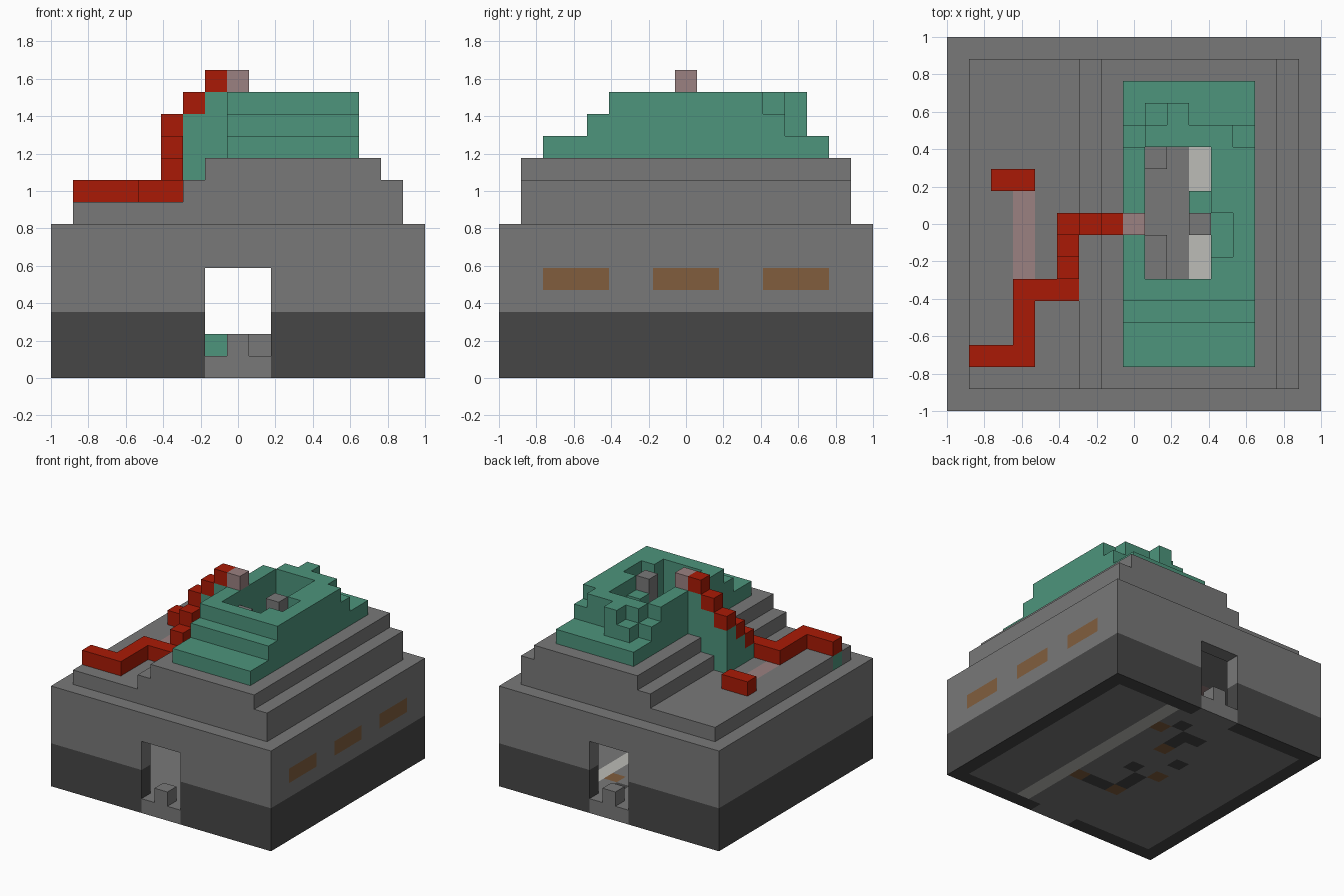
import bpy
import bmesh
from mathutils import Vector

if "Cube" in bpy.data.objects:
    bpy.data.objects.remove(bpy.data.objects["Cube"], do_unlink=True)

N = 17              # blocks along each side
S = 2 / N           # block size


def material(name, srgb):
    """Flat colour from an sRGB hex string."""
    lin = [(int(srgb[k:k + 2], 16) / 255) ** 2.2 for k in (0, 2, 4)] + [1]
    m = bpy.data.materials.new(name)
    m.use_nodes = True
    m.diffuse_color = lin
    m.node_tree.nodes["Principled BSDF"].inputs["Base Color"].default_value = lin
    return m


MATS = {
    "stone": material("grey stone", "787878"),
    "dark": material("dark stone", "484848"),
    "green": material("sea green", "4e937b"),
    "red": material("brick red", "a8200e"),
    "pink": material("dusty pink", "998080"),
    "brown": material("window brown", "805e40"),
    "white": material("pale stone", "bbbbb6"),
}

blocks = {}         # block position -> (part, colour)


def fill(part, colour, x, y, z):
    """Fill a range of blocks; a single number means one block."""
    rx, ry, rz = [range(*a) if isinstance(a, tuple) else range(a, a + 1) for a in (x, y, z)]
    for i in rx:
        for j in ry:
            for k in rz:
                if part:
                    blocks[i, j, k] = (part, colour)
                else:
                    blocks.pop((i, j, k), None)


def carve(x, y, z):
    fill(None, None, x, y, z)


ALL, INNER, DOOR = (0, N), (1, N - 1), (7, 10)

# Walls: dark foundation below, grey above, hollow inside
fill("foundation_wall", "dark", ALL, ALL, (0, 3))
fill("upper_wall", "stone", ALL, ALL, (3, 7))
carve(INNER, INNER, (0, 7))
carve(DOOR, ALL, (0, 5))

# Windows on one side
for y in (2, 7, 12):
    fill("side_windows", "brown", N - 1, (y, y + 3), 4)

# Floor with a pale strip and scattered inlays
fill("floor", "stone", INNER, INNER, 0)
fill("floor", "stone", DOOR, ALL, 0)
fill("floor", "white", 11, INNER, 0)
for x, y in ((10, 13), (8, 11), (10, 5), (7, 5), (6, 8)):
    fill("floor", "brown", x, y, 0)
for x, y in ((9, 14), (7, 13), (6, 10), (8, 12), (8, 13), (8, 5), (7, 6), (8, 8), (7, 7), (9, 5)):
    fill("floor", "dark", x, y, 0)

# Door blocks and small furniture
for y in (0, N - 1):
    fill("door_block", "stone", 8, y, 1)
fill("inside_green_block", "green", 7, 8, 1)
fill("inside_stone_block", "stone", 9, 11, 1)

# Stepped grey roof
for z, x in ((7, INNER), (8, (6, 16)), (9, (7, 15))):
    fill("stepped_roof", "stone", x, INNER, z)

# Green terraces on top, with an irregular back
for z, y in ((10, (2, 15)), (11, (4, 13)), (12, (5, 12))):
    fill("green_terrace", "green", (8, 14), y, z)
fill("green_terrace", "green", (9, 13), 12, 12)
fill("green_terrace", "green", (9, 11), 13, 11)
fill("green_terrace", "green", 10, 13, 12)
carve(12, (7, 9), 12)

# Open shaft down to the floor, with ledges in it
carve((9, 12), (6, 12), (7, 13))
fill("green_terrace", "green", 11, 9, (10, 12))
fill("shaft_pillar", "stone", 11, 8, (10, 13))
fill("shaft_ledge", "stone", 9, (6, 8), (10, 12))

# Red stair climbing to the top, on a green buttress
steps = [(5, 6, 9), (5, 7, 10), (5, 8, 11), (6, 8, 12), (7, 8, 13)]
for x, y, z in steps:
    for k in range(8, z):
        if (x, y, k) not in blocks:
            fill("stair_buttress", "green", x, y, k)
    fill("red_stair", "red", x, y, z)
fill("stair_top", "pink", 8, 8, 13)

# Red path across the low roof
fill("red_path", "red", (3, 6), 5, 8)
fill("red_path", "red", 3, (2, 5), 8)
fill("red_path", "red", (1, 4), 2, 8)
fill("red_path", "red", (2, 4), 10, 8)
fill("path_inlay", "pink", 3, (6, 10), 7)
fill("path_foot", "green", 1, 2, 7)

# Build one object per part from the exposed block sides
SIDES = []
for axis in range(3):
    for sign in (-1, 1):
        n = Vector([sign if a == axis else 0 for a in range(3)])
        u = Vector([1 if a == (axis + 1) % 3 else 0 for a in range(3)])
        SIDES.append((n, u, n.cross(u)))

for part in sorted({p for p, c in blocks.values()}):
    cells = {pos: c for pos, (p, c) in blocks.items() if p == part}
    colours = sorted(set(cells.values()))
    bm = bmesh.new()
    for pos, colour in cells.items():
        centre = Vector(pos) + Vector((0.5, 0.5, 0.5))
        for n, u, v in SIDES:
            if tuple(int(a + b) for a, b in zip(pos, n)) in blocks:
                continue
            corners = [centre + (n + u * a + v * b) / 2 for a, b in ((-1, -1), (1, -1), (1, 1), (-1, 1))]
            face = bm.faces.new([bm.verts.new((c - Vector((N / 2, N / 2, 0))) * S) for c in corners])
            face.material_index = colours.index(colour)
    bmesh.ops.remove_doubles(bm, verts=bm.verts, dist=S / 100)
    bmesh.ops.dissolve_limit(bm, angle_limit=0.01, verts=bm.verts, edges=bm.edges,
                             delimit={'MATERIAL'})
    mesh = bpy.data.meshes.new(part)
    bm.to_mesh(mesh)
    bm.free()
    for c in colours:
        mesh.materials.append(MATS[c])
    bpy.context.collection.objects.link(bpy.data.objects.new(part, mesh))
